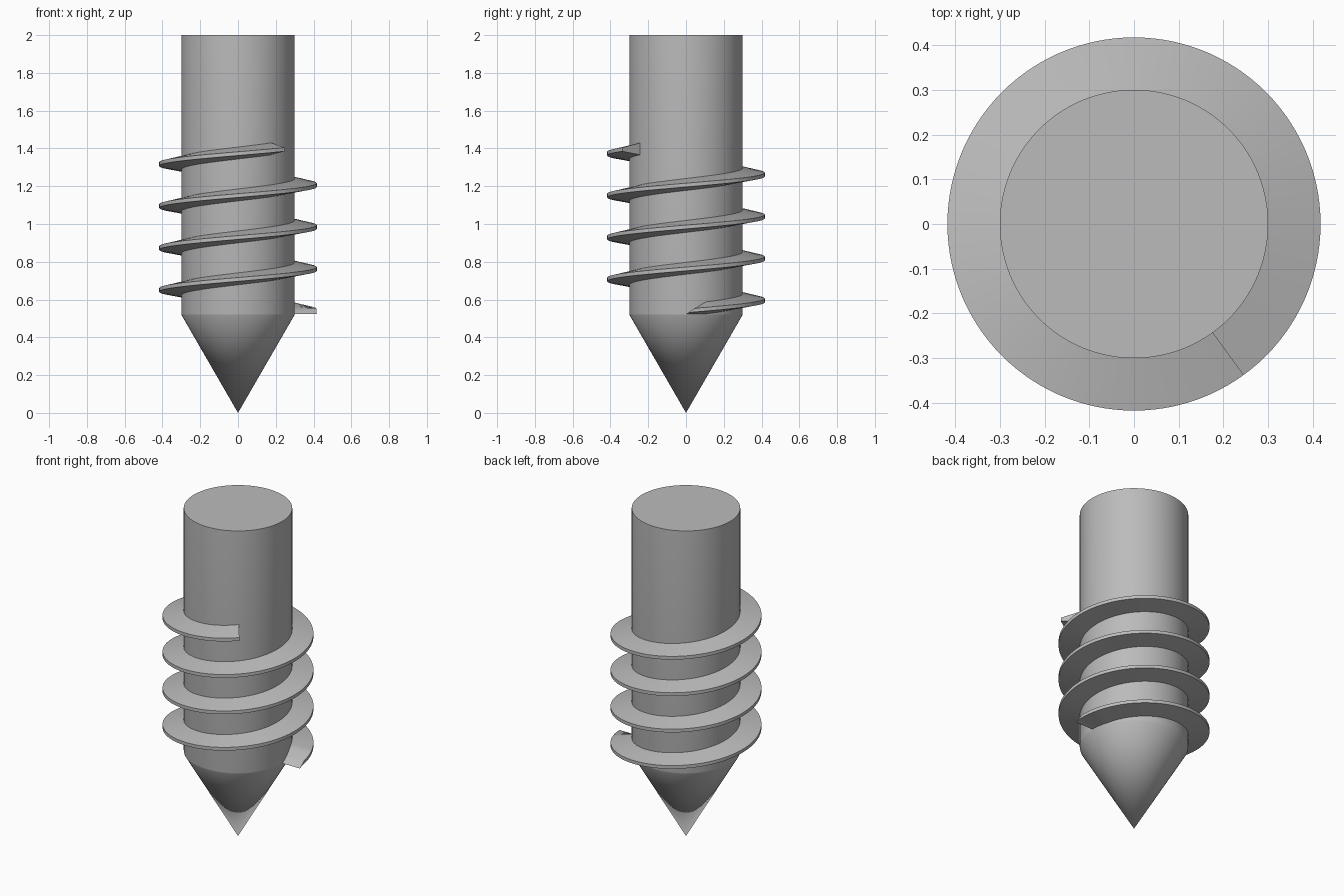
import bpy
from math import cos, sin, radians, pi

cube = bpy.data.objects.get("Cube")
if cube:
    bpy.data.objects.remove(cube, do_unlink=True)

steel = bpy.data.materials.new("grey steel")
steel.use_nodes = True
GREY = (0.5, 0.5, 0.5, 1)
steel.diffuse_color = GREY
steel.node_tree.nodes["Principled BSDF"].inputs["Base Color"].default_value = GREY


def make_object(name, verts, faces, angle):
    mesh = bpy.data.meshes.new(name)
    mesh.from_pydata(verts, [], faces)
    mesh.materials.append(steel)
    obj = bpy.data.objects.new(name, mesh)
    bpy.context.collection.objects.link(obj)
    bpy.ops.object.select_all(action="DESELECT")
    obj.select_set(True)
    bpy.context.view_layer.objects.active = obj
    bpy.ops.object.shade_smooth_by_angle(angle=radians(angle))
    return obj


# Shaft with a softened shoulder and a conical point, revolved about z
SIDES = 96
profile = [(0.298, 0.516), (0.3, 0.526), (0.3, 2.0)]
verts = [(0, 0, 0)]
for r, z in profile:
    verts += [(r * cos(2 * pi * i / SIDES), r * sin(2 * pi * i / SIDES), z)
              for i in range(SIDES)]
faces = []
for i in range(SIDES):
    j = (i + 1) % SIDES
    faces.append((0, 1 + j, 1 + i))
    for k in range(len(profile) - 1):
        a, b = 1 + k * SIDES, 1 + (k + 1) * SIDES
        faces.append((a + i, a + j, b + j, b + i))
top = 1 + (len(profile) - 1) * SIDES
faces.append(tuple(range(top, top + SIDES)))
make_object("shaft", verts, faces, 35)

# Helical thread: a tapered section swept upward, with a ramped, flat-bottomed start
PITCH, BASE, FLOOR, END = 0.222, 0.53, 0.523, 306 + 3 * 360
STEP = 3
section = [(0.29, -0.02), (0.417, 0.0), (0.417, 0.02), (0.29, 0.047)]
verts, faces = [], []
for deg in range(0, END + 1, STEP):
    a = radians(deg)
    for r, dz in section:
        x, y = r * cos(a), r * sin(a)
        z = BASE + PITCH * deg / 360 + dz
        if deg < 60:
            z = max(FLOOR, min(z, FLOOR + 0.65 * y))
        verts.append((x, y, z))
rings = len(verts) // 4
for k in range(rings - 1):
    for i in range(4):
        j = (i + 1) % 4
        faces.append((4 * k + i, 4 * k + 4 + i, 4 * k + 4 + j, 4 * k + j))
faces += [(0, 1, 2, 3), tuple(4 * rings - 1 - i for i in range(4))]
thread = make_object("thread", verts, faces, 20)

# Consistent outward normals on the thread
bpy.ops.object.mode_set(mode="EDIT")
bpy.ops.mesh.select_all(action="SELECT")
bpy.ops.mesh.normals_make_consistent(inside=False)
bpy.ops.object.mode_set(mode="OBJECT")
